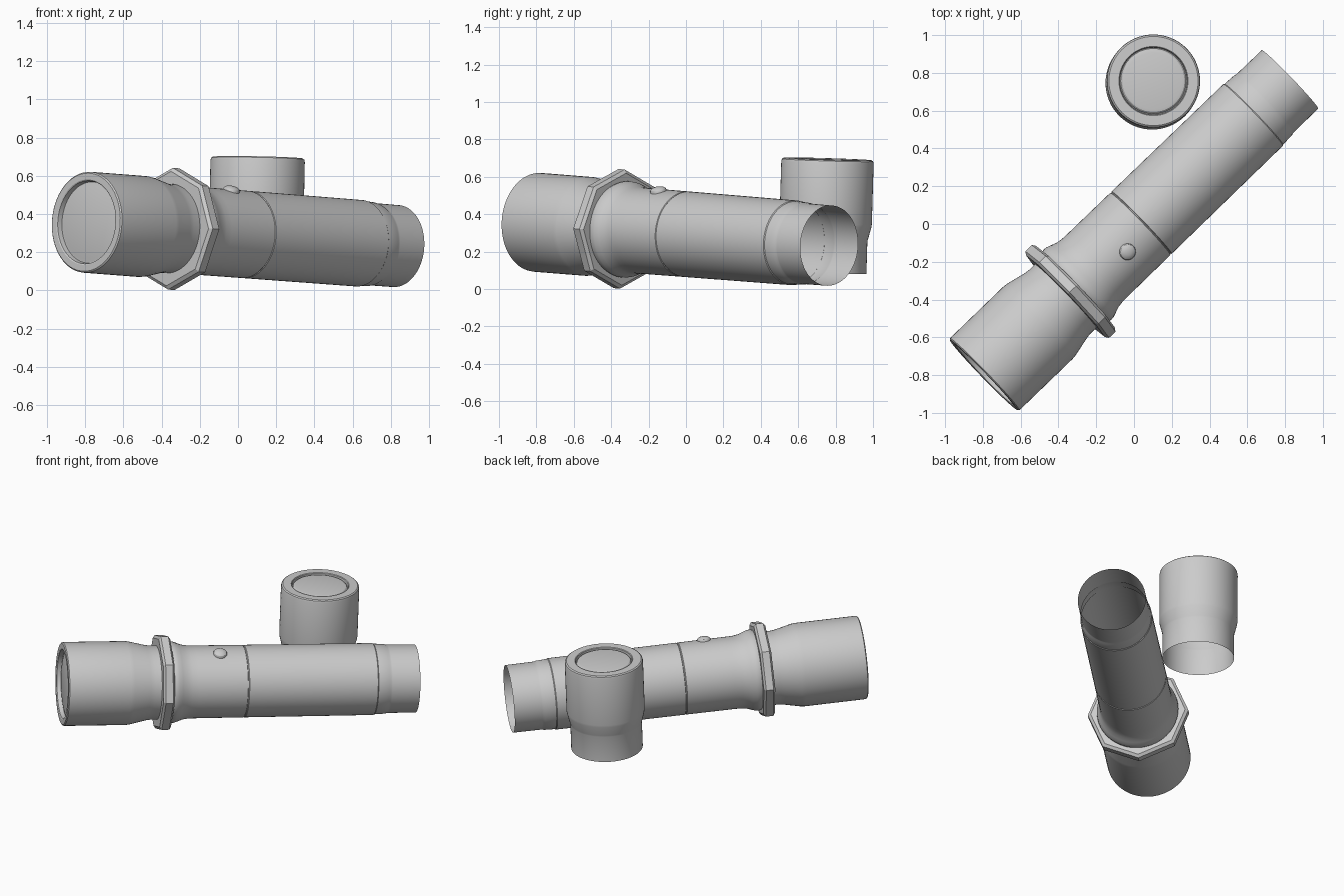
import bpy, bmesh, math
from mathutils import Vector, Matrix

if "Cube" in bpy.data.objects:
    bpy.data.objects.remove(bpy.data.objects["Cube"])


def frame(origin, axis):
    # local z follows the axis, local y points as far up as possible
    z = Vector(axis).normalized()
    x = Vector((0, 0, 1)).cross(z).normalized()
    m = Matrix((x, z.cross(x), z)).transposed().to_4x4()
    m.translation = Vector(origin)
    return m


def lathe(name, profile, matrix, sides=64, closed=False, smooth=True):
    # revolve (radius, height) points around local z
    bm = bmesh.new()
    rows = []
    for r, h in profile:
        if r == 0:
            rows.append([bm.verts.new((0, 0, h))] * sides)
        else:
            rows.append([bm.verts.new((r * math.cos(2 * math.pi * i / sides),
                                       r * math.sin(2 * math.pi * i / sides), h))
                         for i in range(sides)])
    pairs = list(zip(rows, rows[1:]))
    if closed:
        pairs.append((rows[-1], rows[0]))
    for a, b in pairs:
        for i in range(sides):
            j = (i + 1) % sides
            bm.faces.new(list(dict.fromkeys((a[i], a[j], b[j], b[i]))))
    bmesh.ops.recalc_face_normals(bm, faces=bm.faces)
    mesh = bpy.data.meshes.new(name)
    bm.to_mesh(mesh)
    bm.free()
    ob = bpy.data.objects.new(name, mesh)
    bpy.context.collection.objects.link(ob)
    ob.matrix_world = matrix
    if smooth:
        bpy.ops.object.select_all(action='DESELECT')
        ob.select_set(True)
        bpy.context.view_layer.objects.active = ob
        bpy.ops.object.shade_smooth_by_angle(angle=math.radians(30))
    return ob


# flashlight axis from the head to the open tail
head = Vector((-0.795, -0.80, 0.357))
tail = Vector((0.825, 0.765, 0.232))
main = frame(head, tail - head)

# head with recessed lens, neck
lathe("head", [
    (0, 0.025), (0.19, 0.025), (0.205, 0.03), (0.213, 0.03), (0.218, 0.004),
    (0.224, 0), (0.257, 0), (0.264, 0.006), (0.265, 0.02), (0.265, 0.40),
    (0.262, 0.425), (0.238, 0.53), (0.234, 0.56), (0.234, 0.62)], main)

# faceted anti-roll ring
lathe("octagonal_ring", [
    (0.22, 0.602), (0.300, 0.602), (0.319, 0.615), (0.319, 0.662),
    (0.300, 0.675), (0.22, 0.675)], main, sides=8, closed=True, smooth=False)

# barrel with collar, joint groove and stepped open tail
lathe("barrel", [
    (0.225, 0.65), (0.253, 0.672), (0.258, 0.69), (0.256, 0.71), (0.247, 0.735),
    (0.236, 0.765), (0.231, 0.80), (0.230, 0.84), (0.229, 1.153), (0.225, 1.156),
    (0.225, 1.160), (0.229, 1.163), (0.227, 1.985), (0.223, 1.99), (0.223, 1.995),
    (0.220, 2.06), (0.216, 2.07), (0.216, 2.08), (0.215, 2.257)], main)

# switch button set slightly to the side of the top
tilt = math.radians(15)
x, y = main.col[0].to_3d(), main.col[1].to_3d()
radial = y * math.cos(tilt) - x * math.sin(tilt)
if radial.cross(tail - head).z > 0 and radial.x < 0:
    radial = y * math.cos(tilt) + x * math.sin(tilt)
lathe("switch_button", [
    (0.044, 0.21), (0.044, 0.232), (0.040, 0.241), (0.030, 0.248),
    (0.015, 0.252), (0, 0.253)], frame(main @ Vector((0, 0, 0.99)), radial), sides=24)

# loose end cap, standing upright with a slight lean
cap_top = Vector((0.103, 0.757, 0.695))
lean = Vector((0.02, 0.03, 1)).normalized()
lathe("tail_cap", [
    (0.226, 0), (0.226, 0.175), (0.229, 0.185), (0.245, 0.25), (0.247, 0.265),
    (0.247, 0.59), (0.244, 0.602), (0.236, 0.608), (0.183, 0.608),
    (0.179, 0.604), (0.177, 0.585), (0.173, 0.585), (0.171, 0.594),
    (0.164, 0.601), (0.15, 0.604), (0, 0.604)], frame(cap_top - lean * 0.608, lean))
